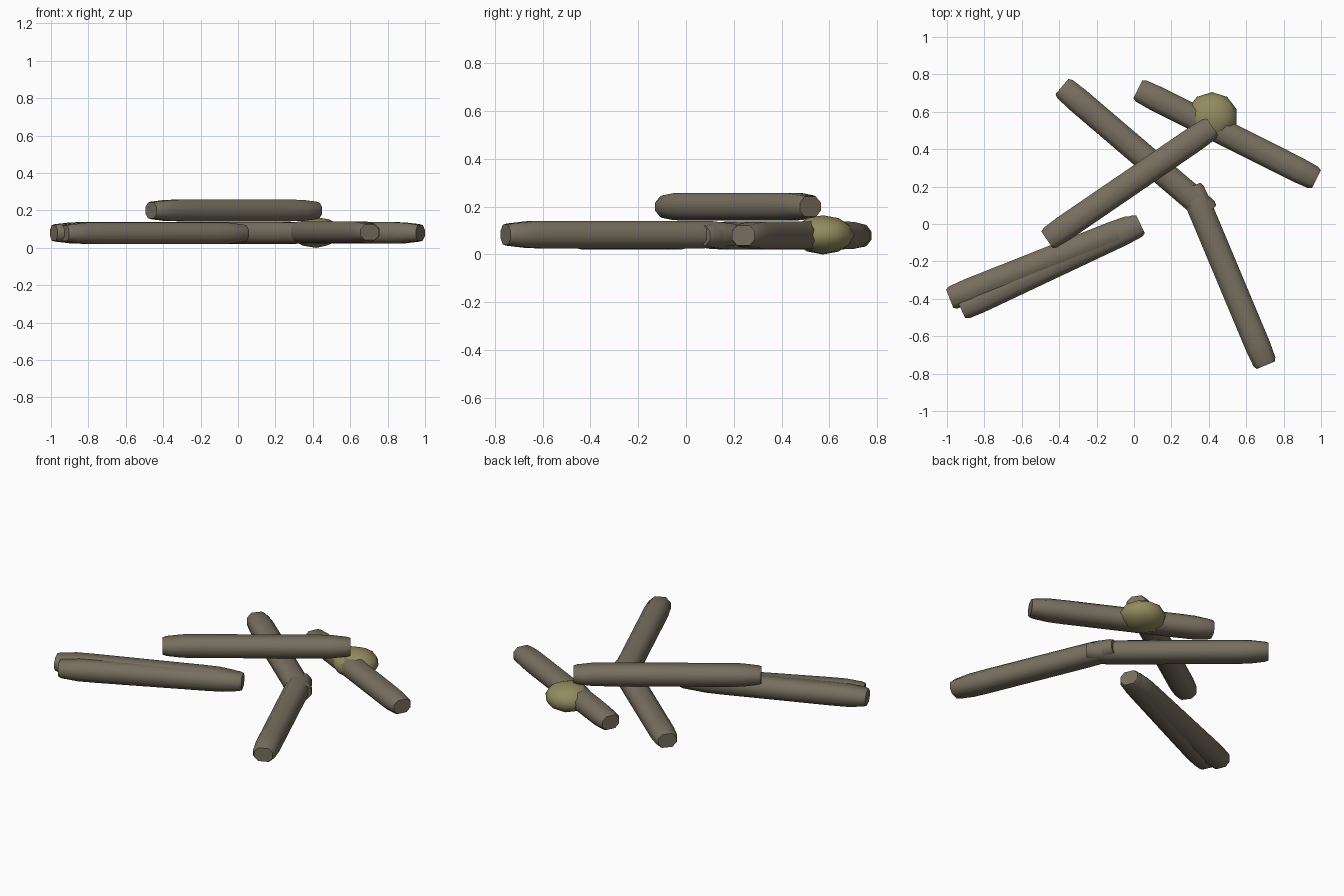
import bpy
import bmesh
import math
from mathutils import Vector

cube = bpy.data.objects.get("Cube")
if cube:
    bpy.data.objects.remove(cube, do_unlink=True)


def make_material(name, rgb):
    mat = bpy.data.materials.new(name)
    mat.use_nodes = True
    mat.diffuse_color = (*rgb, 1)
    mat.node_tree.nodes["Principled BSDF"].inputs["Base Color"].default_value = (*rgb, 1)
    return mat


bark = make_material("bark_brown", (0.185, 0.158, 0.115))
moss = make_material("moss_olive", (0.29, 0.26, 0.115))

# Chamfered cross-section of a log: half width and half height
HALF_W, HALF_H = 0.068, 0.058
PROFILE = [(1, 0.42), (0.55, 1), (-0.55, 1), (-1, 0.42),
           (-1, -0.42), (-0.55, -1), (0.55, -1), (1, -0.42)]
# End rounding: distance from the tip, width scale, height scale
TAPER = [(0, 0.78, 0.72), (0.02, 0.93, 0.8), (0.11, 1, 0.97), (0.2, 1, 1)]


def finish(name, bm, mat, angle):
    bmesh.ops.recalc_face_normals(bm, faces=bm.faces)
    mesh = bpy.data.meshes.new(name)
    bm.to_mesh(mesh)
    bm.free()
    mesh.materials.append(mat)
    obj = bpy.data.objects.new(name, mesh)
    bpy.context.collection.objects.link(obj)
    bpy.ops.object.select_all(action="DESELECT")
    obj.select_set(True)
    bpy.context.view_layer.objects.active = obj
    bpy.ops.object.shade_smooth_by_angle(angle=math.radians(angle))
    return obj


def log(name, start, end, z):
    """Loft a chamfered log with rounded ends between two ground points."""
    a, b = Vector(start), Vector(end)
    along = b - a
    length = along.length
    stations = [(d, w, h) for d, w, h in TAPER]
    stations += [(length - d, w, h) for d, w, h in reversed(TAPER)]
    bm = bmesh.new()
    rings = []
    for d, w, h in stations:
        rings.append([bm.verts.new((d - length / 2, u * w * HALF_W, v * h * HALF_H))
                      for u, v in PROFILE])
    n = len(PROFILE)
    for r, s in zip(rings, rings[1:]):
        for i in range(n):
            j = (i + 1) % n
            bm.faces.new((r[i], r[j], s[j], s[i]))
    bm.faces.new(rings[0])
    bm.faces.new(rings[-1])
    obj = finish(name, bm, bark, 50)
    mid = (a + b) / 2
    obj.location = (mid.x, mid.y, z)
    obj.rotation_euler.z = math.atan2(along.y, along.x)


# Logs lying on the ground
log("front_right_log", (-0.925, -0.455), (0.035, -0.002), 0.078)
log("front_right_log_twin", (-0.985, -0.4), (0.0, -0.01), 0.08)
log("front_left_log", (0.705, -0.755), (0.305, 0.2), 0.083)
log("back_right_log", (-0.385, 0.735), (0.405, 0.06), 0.079)
log("back_left_log", (0.975, 0.24), (0.02, 0.72), 0.08)

# Log resting across the others
log("top_log", (-0.465, -0.085), (0.42, 0.52), 0.2)

# Squashed moss clump
bm = bmesh.new()
bmesh.ops.create_icosphere(bm, subdivisions=2, radius=1)
bmesh.ops.scale(bm, vec=(0.138, 0.132, 0.082), verts=bm.verts)
clump = finish("moss_clump", bm, moss, 60)
clump.location = (0.417, 0.573, 0.082)
